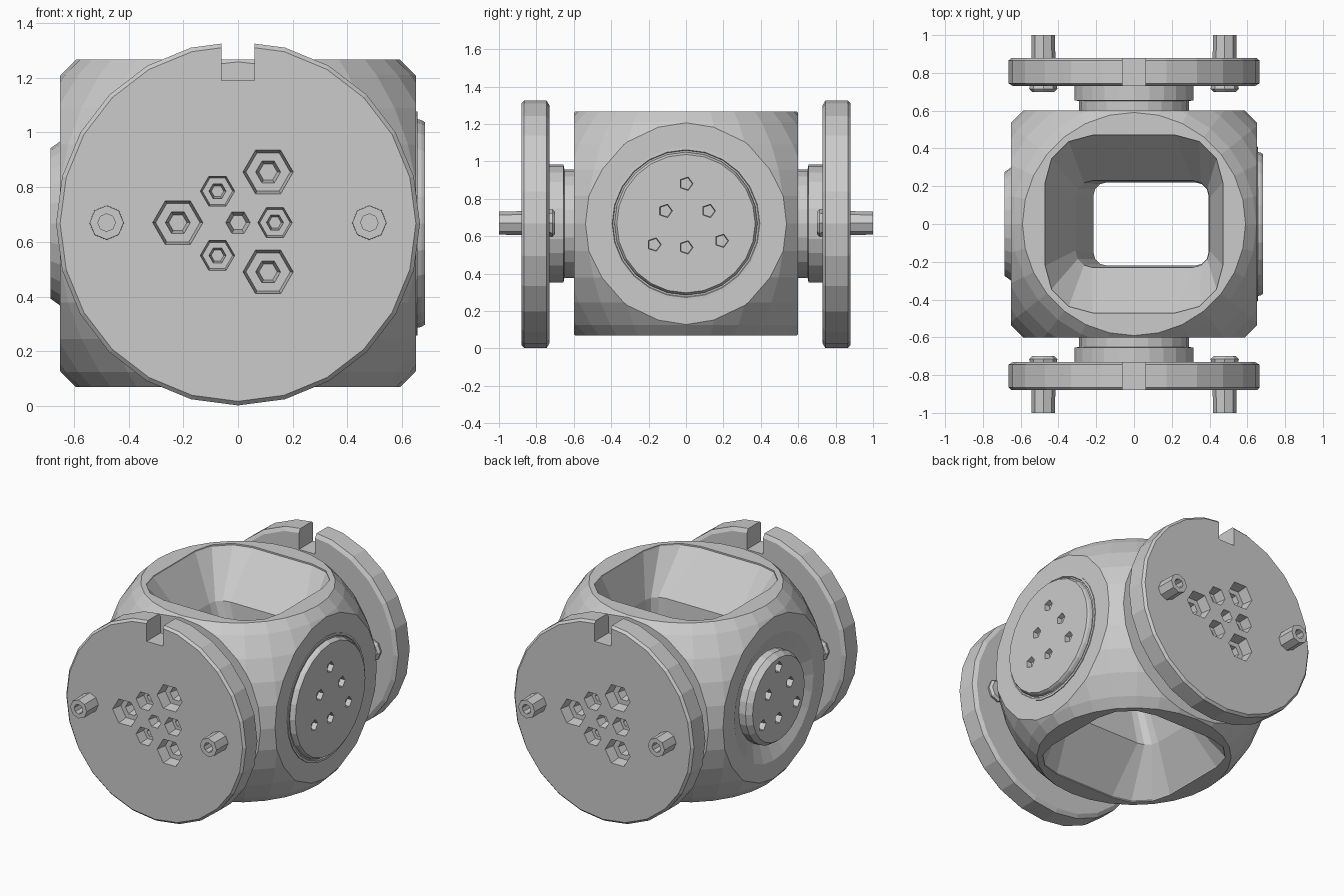
import bpy, bmesh, math
from mathutils import Matrix, Vector

if "Cube" in bpy.data.objects:
    bpy.data.objects.remove(bpy.data.objects["Cube"])

CZ = 0.667  # height of the common axis


def make(name, rings):
    """Skin a list of equal-length point rings and cap both ends."""
    bm = bmesh.new()
    vs = [[bm.verts.new(p) for p in r] for r in rings]
    n = len(vs[0])
    for a, b in zip(vs, vs[1:]):
        for i in range(n):
            j = (i + 1) % n
            bm.faces.new((a[i], a[j], b[j], b[i]))
    bm.faces.new(vs[0][::-1])
    bm.faces.new(vs[-1])
    bmesh.ops.recalc_face_normals(bm, faces=bm.faces)
    me = bpy.data.meshes.new(name)
    bm.to_mesh(me)
    bm.free()
    ob = bpy.data.objects.new(name, me)
    bpy.context.collection.objects.link(ob)
    return ob


def lathe(name, profile, axis, centre=(0, 0, CZ), n=24):
    """Turn (radius, distance) points about an axis through centre."""
    q = Vector(axis).to_track_quat('Z', 'Y')
    c = Vector(centre)
    return make(name, [[c + q @ Vector((r * math.cos(2 * math.pi * i / n),
                                        r * math.sin(2 * math.pi * i / n), h))
                        for i in range(n)] for r, h in profile])


def box(name, lo, hi):
    return make(name, [[(lo[0], lo[1], z), (hi[0], lo[1], z),
                        (hi[0], hi[1], z), (lo[0], hi[1], z)] for z in (lo[2], hi[2])])


def rounded_rect(cx, hx, hy, r, z, seg=3):
    pts = []
    for k, (sx, sy) in enumerate(((1, 1), (-1, 1), (-1, -1), (1, -1))):
        for i in range(seg + 1):
            a = math.pi / 2 * (k + i / seg)
            pts.append((cx + sx * (hx - r) + r * math.cos(a),
                        sy * (hy - r) + r * math.sin(a), z))
    return pts


def boolean(ob, cutter, op='DIFFERENCE'):
    m = ob.modifiers.new('cut', 'BOOLEAN')
    m.operation, m.object, m.solver = op, cutter, 'EXACT'
    bpy.context.view_layer.objects.active = ob
    bpy.ops.object.modifier_apply(modifier=m.name)
    bpy.data.objects.remove(cutter)


# body: a ball trimmed by a box
bpy.ops.mesh.primitive_uv_sphere_add(segments=28, ring_count=18, radius=0.845, location=(0, 0, CZ))
body = bpy.context.object
body.name = 'body'
boolean(body, box('trim', (-0.65, -0.6, 0.07), (0.65, 0.6, 1.267)), 'INTERSECT')

# vertical opening: flared mouths leading to a nearly straight rounded slot
half = [(0, .47, .47, .25, .68), (0, .47, .47, .25, .59),
        (.045, .355, .23, .09, .32), (.09, .305, .22, .07, .03)]
rings = [rounded_rect(*h[:4], CZ + h[4]) for h in half]
rings += [rounded_rect(*h[:4], CZ - h[4]) for h in reversed(half)]
boolean(body, make('opening', rings))

# recessed dish on the left side
boolean(body, lathe('dish', [(.31, .60), (.43, .655), (.43, .72)], (-1, 0, 0)))

# side plates, each with six small holes
HOLES = [(0, .88), (-.11, .735), (.12, .735), (-.17, .555), (.19, .575), (0, .54)]
PLATES = [('right', 1, [(.41, .58), (.41, .655), (.395, .656), (.385, .64),
                        (.378, .67), (.37, .683)]),
          ('left', -1, [(.30, .56), (.30, .65), (.275, .685)])]
for side, s, prof in PLATES:
    plate = lathe(side + '_plate', prof, (s, 0, 0))
    for y, z in HOLES:
        boolean(plate, lathe('hole', [(.03, .62), (.042, .72)], (s, 0, 0), (0, s * y, z), 5))

front = []

# flange disc with top notch
flange = lathe('front_flange', [(.64, .73), (.665, .745), (.665, .865), (.65, .88)], (0, -1, 0))
boolean(flange, box('notch', (-.06, -1, 1.19), (.06, -.6, 1.5)))

# stepped sockets: three large, three small, one shallow in the middle
for x, z, r in [(-.22, .67, .095), (.11, .855, .095), (.11, .49, .095),
                (-.075, .785, .065), (-.075, .55, .065), (.135, .67, .065)]:
    boolean(flange, lathe('socket', [(r * .35, .75), (r * .48, .81), (r * .85, .81), (r, .9)],
                          (0, -1, 0), (x, 0, z), 6))
boolean(flange, lathe('dimple', [(.03, .82), (.05, .9)], (0, -1, 0), (0, 0, .67), 6))
front.append(flange)

# stepped neck joining flange to body
front.append(lathe('front_neck', [(.29, .57), (.29, .65), (.315, .655), (.315, .74)], (0, -1, 0)))

# hollow pins through the flange
for side, x in (('left', -.48), ('right', .48)):
    front.append(lathe('front_%s_pin' % side,
                       [(.06, .70), (.075, .715), (.065, .76), (.062, 1.0), (.032, 1.0), (.032, .90)],
                       (0, -1, 0), (x, 0, .67), 8))

# the back end is the front end turned half way round
for ob in front:
    back = ob.copy()
    back.name = ob.name.replace('front', 'back')
    back.matrix_world = Matrix.Rotation(math.pi, 4, 'Z') @ ob.matrix_world
    bpy.context.collection.objects.link(back)
